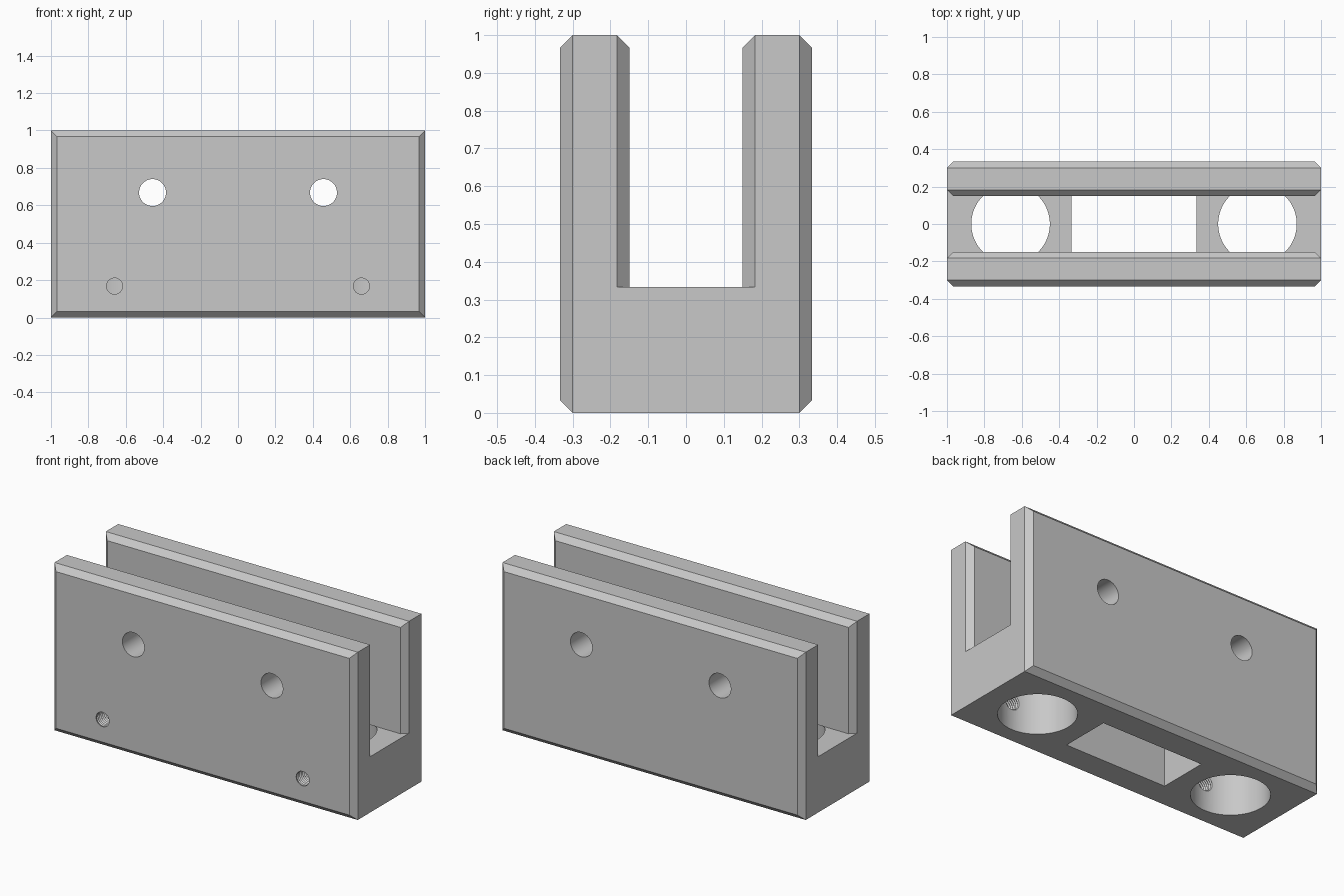
import bpy
import bmesh
import math
from mathutils import Matrix, Vector

cube = bpy.data.objects.get("Cube")
if cube:
    bpy.data.objects.remove(cube, do_unlink=True)

CHAMFER = 0.033
ARM_IN, ARM_OUT = 0.15, 0.333
FLOOR = 0.333

# Single plain grey material
grey = bpy.data.materials.new("machined_grey")
grey.use_nodes = True
color = (0.58, 0.58, 0.58, 1)
grey.diffuse_color = color
grey.node_tree.nodes["Principled BSDF"].inputs["Base Color"].default_value = color


def finish(name, bm):
    bmesh.ops.recalc_face_normals(bm, faces=bm.faces)
    mesh = bpy.data.meshes.new(name)
    bm.to_mesh(mesh)
    bm.free()
    mesh.materials.append(grey)
    obj = bpy.data.objects.new(name, mesh)
    bpy.context.collection.objects.link(obj)
    return obj


def box(name, low, high, chamfer=0):
    """Box between two corners, chamfered around its front and back faces."""
    low, high = Vector(low), Vector(high)
    bm = bmesh.new()
    bmesh.ops.create_cube(bm, size=1)
    bmesh.ops.scale(bm, vec=high - low, verts=bm.verts)
    bmesh.ops.translate(bm, vec=(low + high) / 2, verts=bm.verts)
    if chamfer:
        rim = [e for e in bm.edges
               if abs(e.verts[0].co.y - e.verts[1].co.y) < 1e-4]
        bmesh.ops.bevel(bm, geom=rim, offset=chamfer, segments=1,
                        affect='EDGES', profile=0.5)
    return finish(name, bm)


def lathe(name, profile, matrix, steps=64):
    """Solid turned from (radius, height) points, then placed by matrix."""
    bm = bmesh.new()
    rings = []
    for r, h in profile:
        angles = [2 * math.pi * i / steps for i in range(steps)]
        rings.append([bm.verts.new((r * math.cos(a), r * math.sin(a), h))
                      for a in angles])
    for a, b in zip(rings, rings[1:]):
        for i in range(steps):
            j = (i + 1) % steps
            bm.faces.new((a[i], a[j], b[j], b[i]))
    bm.faces.new(rings[0])
    bm.faces.new(rings[-1])
    bm.transform(matrix)
    return finish(name, bm)


def combine(target, tool, operation):
    mod = target.modifiers.new(operation.lower(), 'BOOLEAN')
    mod.operation = operation
    mod.solver = 'EXACT'
    mod.object = tool
    bpy.ops.object.select_all(action='DESELECT')
    bpy.context.view_layer.objects.active = target
    target.select_set(True)
    bpy.ops.object.modifier_apply(modifier=mod.name)
    bpy.data.objects.remove(tool, do_unlink=True)


# Base and the two chamfered side plates
body = box("channel_block", (-1, -0.24, 0), (1, 0.24, FLOOR))
for low, high in ((-ARM_OUT, -ARM_IN), (ARM_IN, ARM_OUT)):
    plate = box("side_plate", (-1, low, 0), (1, high, 1), CHAMFER)
    combine(body, plate, 'UNION')

# Rectangular window through the base
combine(body, box("base_window", (-0.335, -ARM_IN, -0.1),
                  (0.335, ARM_IN, FLOOR + 0.1)), 'DIFFERENCE')

# Ridged profile of the threaded holes
thread = [(0.043, -0.1), (0.043, 0.006)]
pitch = 0.014
for i in range(9):
    start = 0.006 + i * pitch
    thread += [(0.049, start + pitch / 2), (0.043, start + pitch)]
thread.append((0.043, 0.2))

along_y = Matrix.Rotation(-math.pi / 2, 4, 'X')
for side in (-1, 1):
    # Large vertical bores, cross holes, and threaded holes in the front only
    bore = lathe("bore", [(0.21, -0.1), (0.21, FLOOR)],
                 Matrix.Translation((side * 0.66, 0, 0)), 96)
    combine(body, bore, 'DIFFERENCE')
    cross = lathe("cross_hole", [(0.072, -0.5), (0.072, 0.5)],
                  Matrix.Translation((side * 0.457, 0, 0.668)) @ along_y)
    combine(body, cross, 'DIFFERENCE')
    screw = lathe("threaded_hole", thread,
                  Matrix.Translation((side * 0.66, -ARM_OUT, 0.168)) @ along_y, 32)
    combine(body, screw, 'DIFFERENCE')

# Smooth bores, crisp edges
bpy.ops.object.select_all(action='DESELECT')
bpy.context.view_layer.objects.active = body
body.select_set(True)
bpy.ops.object.shade_smooth_by_angle(angle=math.radians(25))
